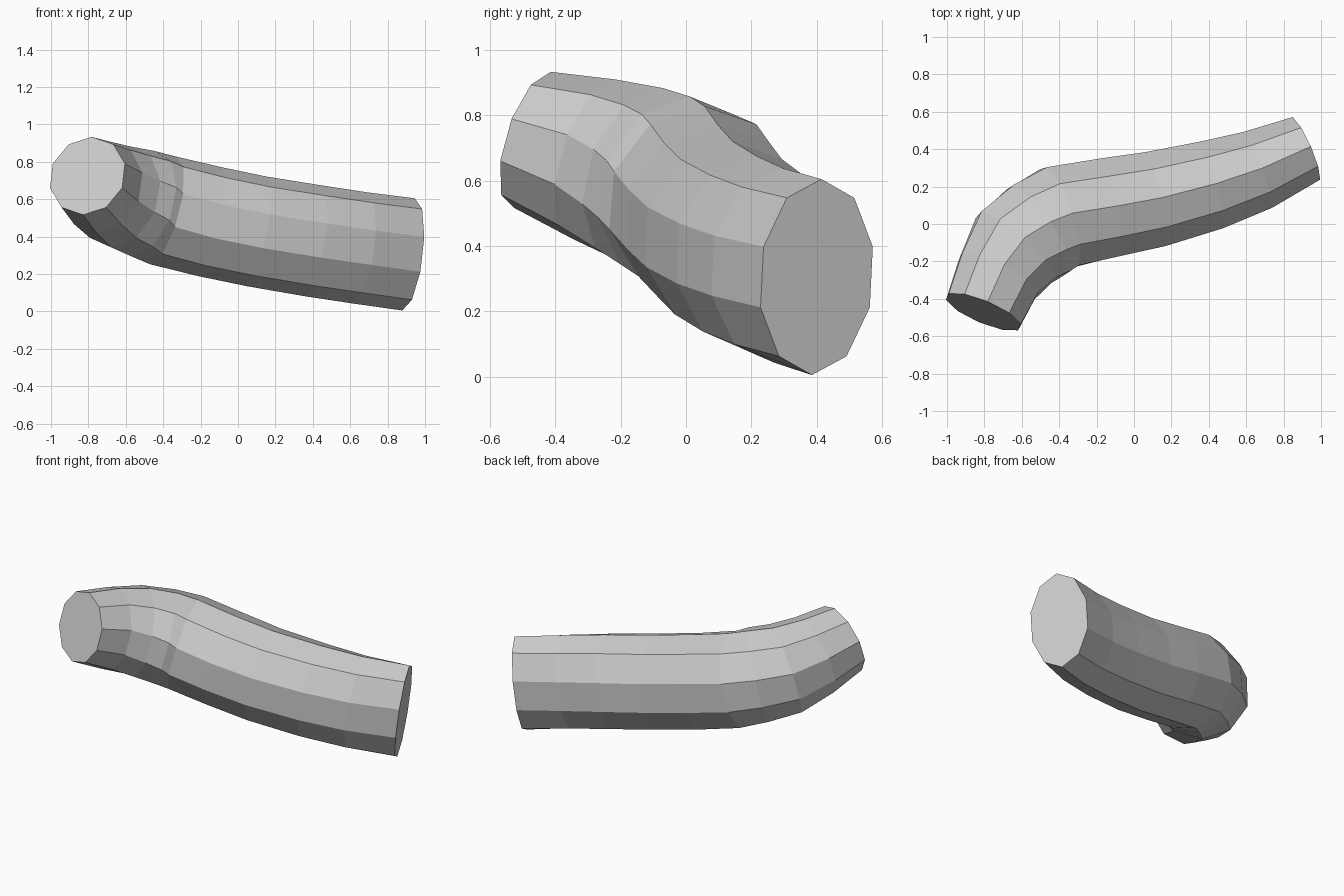
import bpy
import bmesh
import math
from mathutils import Vector

SIDES = 10

if "Cube" in bpy.data.objects:
    bpy.data.objects.remove(bpy.data.objects["Cube"], do_unlink=True)


def make_material(name, colour):
    material = bpy.data.materials.new(name)
    material.use_nodes = True
    material.diffuse_color = colour
    material.node_tree.nodes["Principled BSDF"].inputs["Base Color"].default_value = colour
    return material


def section(centre, tangent, half_width, half_height):
    """Points of an elliptical ring square to the path, starting at its top."""
    side = tangent.cross(Vector((0, 0, 1))).normalized()
    up = side.cross(tangent).normalized()
    points = []
    for i in range(SIDES):
        angle = math.tau * i / SIDES
        points.append(centre + up * half_height * math.cos(angle)
                      + side * half_width * math.sin(angle))
    return points


def sweep(name, stations, material):
    """Bridge a ring at each station into one closed, flat shaded tube."""
    bm = bmesh.new()
    centres = [Vector(station[:3]) for station in stations]
    last = len(centres) - 1
    rings = []
    for i, (centre, station) in enumerate(zip(centres, stations)):
        tangent = (centres[min(i + 1, last)] - centres[max(i - 1, 0)]).normalized()
        points = section(centre, tangent, *station[3:])
        rings.append([bm.verts.new(point) for point in points])
    for ring, following in zip(rings, rings[1:]):
        for j in range(SIDES):
            k = (j + 1) % SIDES
            bm.faces.new((ring[j], ring[k], following[k], following[j]))
    # end caps
    bm.faces.new(rings[0])
    bm.faces.new(rings[-1])
    bmesh.ops.recalc_face_normals(bm, faces=bm.faces)
    mesh = bpy.data.meshes.new(name)
    bm.to_mesh(mesh)
    bm.free()
    mesh.materials.append(material)
    tube = bpy.data.objects.new(name, mesh)
    bpy.context.collection.objects.link(tube)
    return tube


# Path stations: x, y, z, half width, half height
path = [
    (-.805, -.47, .725, .22, .217),
    (-.725, -.28, .665, .24, .255),
    (-.63, -.125, .613, .28, .28),
    (-.505, -.03, .575, .29, .292),
    (-.40, .035, .54, .29, .297),
    (-.15, .085, .48, .28, .298),
    (.1, .13, .428, .27, .298),
    (.4, .205, .378, .252, .3),
    (.65, .285, .34, .228, .3),
    (.912, .40, .305, .192, .302),
]

light_grey = make_material("light grey", (.6, .6, .6, 1))
sweep("curved_tube", path, light_grey)
